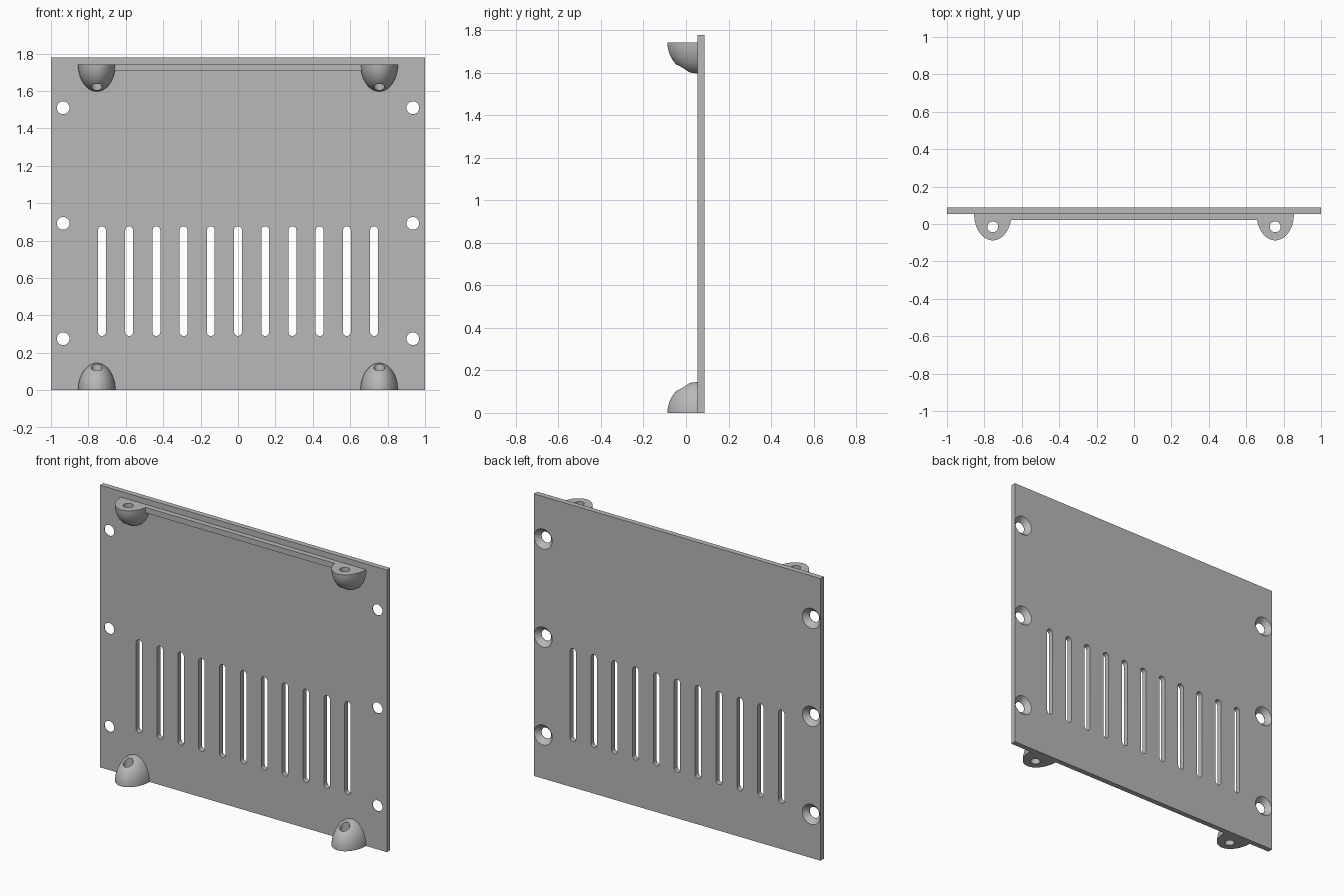
import bpy, bmesh
from math import pi, cos, sin, radians
from mathutils import Vector, Matrix

cube = bpy.data.objects.get("Cube")
if cube:
    bpy.data.objects.remove(cube)

HEIGHT, FRONT, BACK = 1.778, 0.054, 0.0875
LUG_X, LUG_SIZE, LUG_TOP = 0.755, Vector((0.1, 0.1415, 0.145)), 1.742

grey = bpy.data.materials.new("plain grey")
grey.use_nodes = True
grey.diffuse_color = (0.48, 0.48, 0.48, 1)
grey.node_tree.nodes["Principled BSDF"].inputs["Base Color"].default_value = grey.diffuse_color


def finish(bm, name):
    bmesh.ops.recalc_face_normals(bm, faces=bm.faces)
    mesh = bpy.data.meshes.new(name)
    bm.to_mesh(mesh)
    bm.free()
    mesh.materials.append(grey)
    obj = bpy.data.objects.new(name, mesh)
    bpy.context.collection.objects.link(obj)
    return obj


def activate(obj):
    bpy.ops.object.select_all(action='DESELECT')
    obj.select_set(True)
    bpy.context.view_layer.objects.active = obj


def smooth(obj):
    activate(obj)
    bpy.ops.object.shade_smooth_by_angle(angle=radians(35))


def cut(obj, cutter):
    mod = obj.modifiers.new("cut", 'BOOLEAN')
    mod.operation, mod.solver, mod.object = 'DIFFERENCE', 'EXACT', cutter
    activate(obj)
    bpy.ops.object.modifier_apply(modifier=mod.name)
    bpy.data.objects.remove(cutter)


def box(name, low, high):
    low, high = Vector(low), Vector(high)
    bm = bmesh.new()
    bmesh.ops.create_cube(bm, size=1, matrix=Matrix.Translation((low + high) / 2)
                          @ Matrix.Diagonal((*(high - low), 1)))
    return finish(bm, name)


def loft(bm, x, z, sections, half_length=0, n=32):
    """Rounded outline through (radius, y) sections; half_length stretches it into a slot."""
    rings = []
    for r, y in sections:
        ring = []
        for i in range(n):
            a = 2 * pi * (i + 0.5) / n
            shift = half_length if sin(a) > 0 else -half_length
            ring.append(bm.verts.new((x + r * cos(a), y, z + r * sin(a) + shift)))
        rings.append(ring)
    for p, q in zip(rings, rings[1:]):
        for i in range(n):
            j = (i + 1) % n
            bm.faces.new((p[i], p[j], q[j], q[i]))
    bm.faces.new(rings[0])
    bm.faces.new(rings[-1])


# Panel with vent slots and countersunk screw holes
panel = box("panel", (-1, FRONT, 0), (1, BACK, HEIGHT))
bm = bmesh.new()
for i in range(-5, 6):
    loft(bm, i * 0.1455, 0.583, [(0.021, FRONT - 0.05), (0.021, BACK + 0.05)], 0.272)
for x in (-0.935, 0.935):
    for z in (0.275, 0.892, 1.51):
        loft(bm, x, z, [(0.034, FRONT - 0.05), (0.034, FRONT + 0.003),
                        (0.063, BACK), (0.063, BACK + 0.05)])
cut(panel, finish(bm, "panel_cutter"))
smooth(panel)


# Quarter-ellipsoid mounting lugs with a vertical screw hole
def lug(name, x, z, up):
    bm = bmesh.new()
    bmesh.ops.create_uvsphere(bm, u_segments=64, v_segments=32, radius=1)
    for normal in ((0, 1, 0), (0, 0, -1)):
        res = bmesh.ops.bisect_plane(bm, geom=bm.verts[:] + bm.edges[:] + bm.faces[:], dist=1e-5,
                                     plane_co=(0, 0, 0), plane_no=normal, clear_outer=True)
        edges = [e for e in res["geom_cut"] if isinstance(e, bmesh.types.BMEdge)]
        bmesh.ops.holes_fill(bm, edges=[e for e in bm.edges if e.is_boundary] or edges, sides=0)
    size = Vector((LUG_SIZE.x, LUG_SIZE.y, LUG_SIZE.z * up))
    bmesh.ops.transform(bm, verts=bm.verts,
                        matrix=Matrix.Translation((x, FRONT, z)) @ Matrix.Diagonal((*size, 1)))
    obj = finish(bm, name)
    hole = bmesh.new()
    bmesh.ops.create_cone(hole, cap_ends=True, segments=32, radius1=0.029, radius2=0.029,
                          depth=0.6, matrix=Matrix.Translation((x, -0.015, z)))
    cut(obj, finish(hole, "lug_cutter"))
    smooth(obj)


for side, sign in (("right", -1), ("left", 1)):
    lug("lower_lug_" + side, sign * LUG_X, 0, 1)
    lug("upper_lug_" + side, sign * LUG_X, LUG_TOP, -1)

# Stiffening rib joining the upper lugs
box("upper_rib", (-0.663, 0.021, 1.707), (0.663, FRONT, LUG_TOP))
